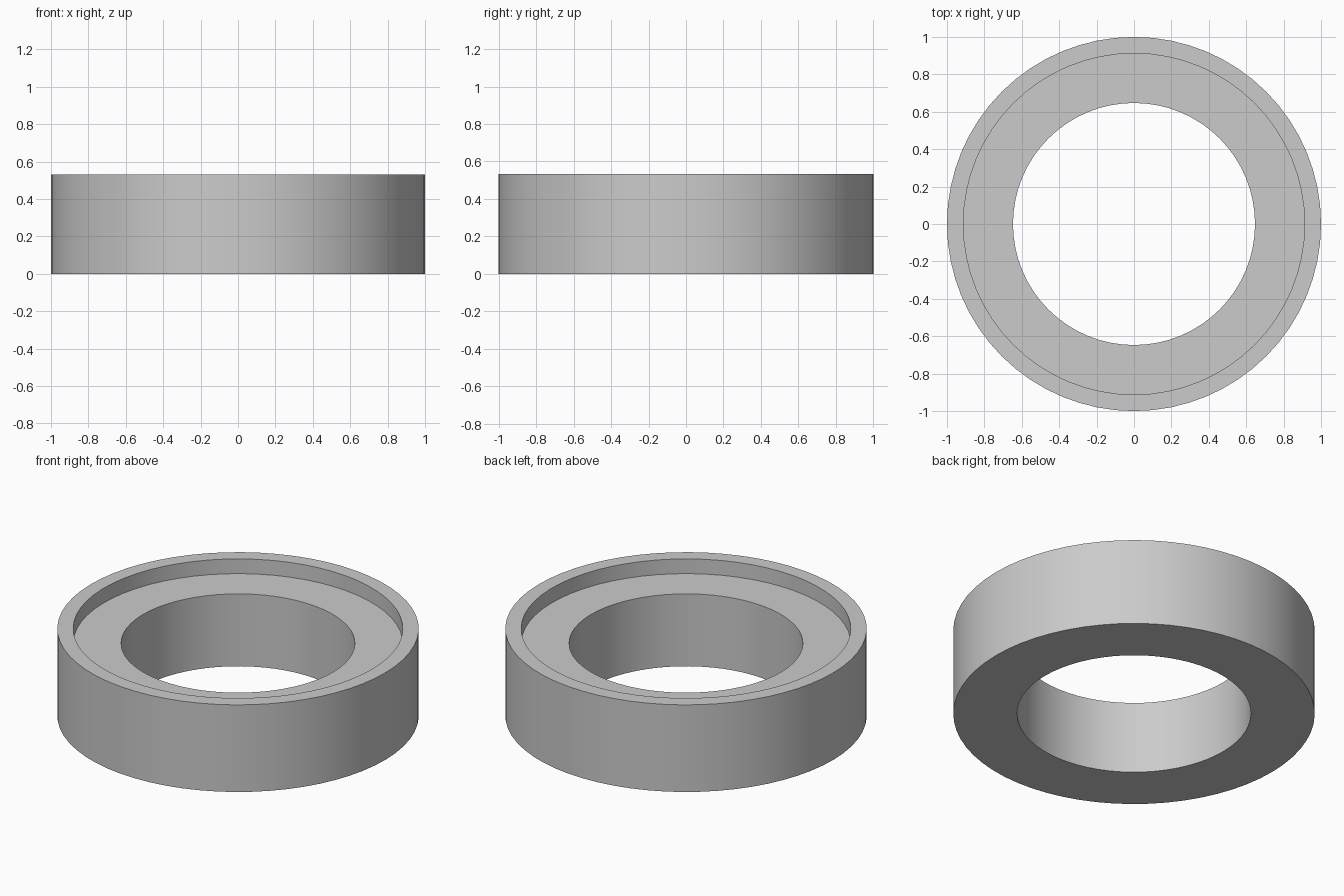
import bpy
import bmesh
from math import tau
from mathutils import Matrix, Vector

if "Cube" in bpy.data.objects:
    bpy.data.objects.remove(bpy.data.objects["Cube"])

SEGMENTS = 64
OUTER, LIP, HOLE = 1.0, 0.912, 0.647
HEIGHT, LEDGE = 0.532, 0.442

# Plain grey
grey = bpy.data.materials.new("plain_grey")
grey.use_nodes = True
colour = (0.6, 0.6, 0.6, 1)
grey.diffuse_color = colour
grey.node_tree.nodes["Principled BSDF"].inputs["Base Color"].default_value = colour

# Cross-section of the ring with its stepped recess, turned round the z axis
profile = [(OUTER, 0), (OUTER, HEIGHT), (LIP, HEIGHT),
           (LIP, LEDGE), (HOLE, LEDGE), (HOLE, 0)]
bm = bmesh.new()
loops = []
for i in range(SEGMENTS):
    turn = Matrix.Rotation(tau * i / SEGMENTS, 3, "Z")
    loops.append([bm.verts.new(turn @ Vector((r, 0, z))) for r, z in profile])
for i, a in enumerate(loops):
    b = loops[(i + 1) % SEGMENTS]
    for j in range(len(profile)):
        k = (j + 1) % len(profile)
        bm.faces.new((a[j], b[j], b[k], a[k]))
bmesh.ops.recalc_face_normals(bm, faces=bm.faces)

mesh = bpy.data.meshes.new("recessed_ring")
bm.to_mesh(mesh)
bm.free()
mesh.materials.append(grey)
ring = bpy.data.objects.new("recessed_ring", mesh)
bpy.context.collection.objects.link(ring)

# Smooth walls with crisp rims
bpy.ops.object.select_all(action="DESELECT")
ring.select_set(True)
bpy.context.view_layer.objects.active = ring
bpy.ops.object.shade_smooth_by_angle()
